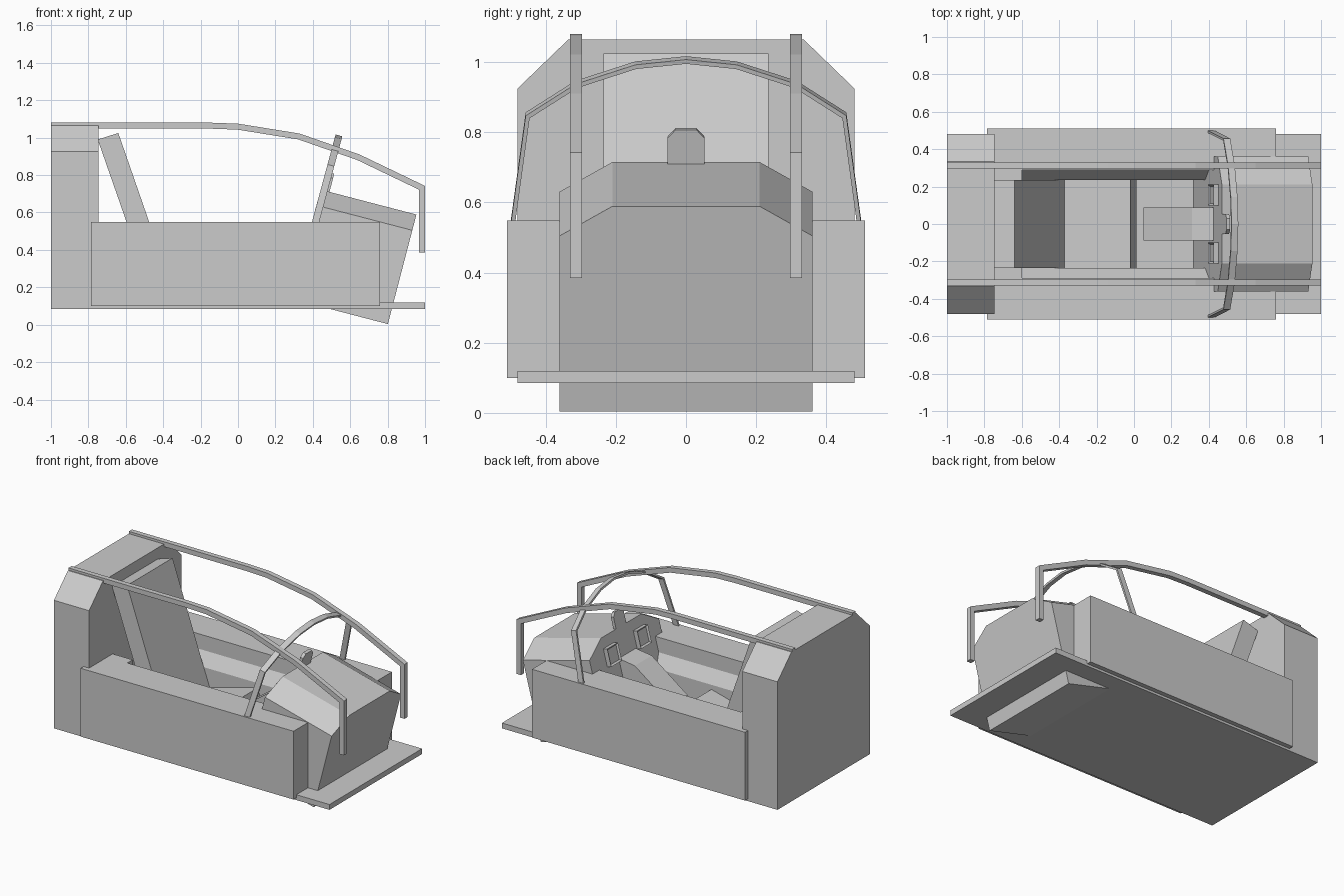
import bpy, bmesh
from math import radians
from mathutils import Matrix, Vector

if "Cube" in bpy.data.objects:
    bpy.data.objects.remove(bpy.data.objects["Cube"])


def finish(name, bm):
    bmesh.ops.recalc_face_normals(bm, faces=bm.faces)
    me = bpy.data.meshes.new(name)
    bm.to_mesh(me)
    bm.free()
    ob = bpy.data.objects.new(name, me)
    bpy.context.collection.objects.link(ob)
    return ob


def prism(name, pts, lo, hi, axis="y"):
    """Extrude a 2D profile: axis y takes (x, z) points, axis x takes (y, z)."""
    bm = bmesh.new()

    def co(p, t):
        return (p[0], t, p[1]) if axis == "y" else (t, p[0], p[1])
    rings = [[bm.verts.new(co(p, t)) for p in pts] for t in (lo, hi)]
    bm.faces.new(rings[0])
    bm.faces.new(rings[1])
    n = len(pts)
    for i in range(n):
        j = (i + 1) % n
        bm.faces.new((rings[0][i], rings[0][j], rings[1][j], rings[1][i]))
    return finish(name, bm)


def box(name, x0, x1, y0, y1, z0, z1):
    return prism(name, [(x0, z0), (x1, z0), (x1, z1), (x0, z1)], y0, y1)


def mirror_y(ob):
    m = ob.modifiers.new("mirror", "MIRROR")
    m.use_axis = (False, True, False)


def strip(path, t):
    """Closed outline of a band of thickness t below/inside a path (mitred)."""
    pts = [Vector(p) for p in path]
    inner = []
    for i, p in enumerate(pts):
        d1 = (p - pts[i - 1]).normalized() if i else (pts[1] - p).normalized()
        d2 = (pts[i + 1] - p).normalized() if i < len(pts) - 1 else d1
        n1, n2 = Vector((d1.y, -d1.x)), Vector((d2.y, -d2.x))
        b = (n1 + n2).normalized()
        inner.append(p + b * t / b.dot(n1))
    return pts, inner


def band(name, path, t, lo, hi, axis):
    """Extruded band built from quads so concave outlines stay clean."""
    outer, inner = strip(path, t)
    bm = bmesh.new()
    rows = []
    for o, i in zip(outer, inner):
        row = []
        for p, s in ((o, lo), (o, hi), (i, hi), (i, lo)):
            row.append(bm.verts.new((p.x, s, p.y) if axis == "y" else (s, p.x, p.y)))
        rows.append(row)
    for a, b in zip(rows, rows[1:]):
        for k in range(4):
            bm.faces.new((a[k], a[(k + 1) % 4], b[(k + 1) % 4], b[k]))
    bm.faces.new(rows[0])
    bm.faces.new(rows[-1])
    return finish(name, bm)


# floor plate and rear bulkhead
box("floor", -1, 1, -.48, .48, .085, .12)
prism("rear_bulkhead", [(-.48, .085), (.48, .085), (.48, .925), (.335, 1.065),
                        (-.335, 1.065), (-.48, .925)], -1, -.745, "x")

# side walls and inner consoles with a sloped ledge
mirror_y(box("side_wall", -.785, .76, .355, .51, .1, .548))
mirror_y(prism("side_console", [(.235, .1), (.355, .1), (.355, .548), (.29, .548),
                                (.29, .45), (.235, .37)], -.6, .46, "x"))
mirror_y(box("console_rear_block", -.745, -.6, .235, .355, .1, .548))

# seat
prism("seat_back", [(-.75, .99), (-.64, 1.025), (-.34, .16), (-.46, .16)], -.235, .235)
prism("seat_pan", [(-.40, .24), (-.02, .34), (.013, .22), (-.37, .12)], -.235, .235)

# instrument nose, tilted forward; local frame origin at the upper rear edge
tilt = Matrix.Translation((.47, 0, .715)) @ Matrix.Rotation(radians(14.6), 4, "Y")
nose = prism("instrument_nose", [(-.36, -.605), (.36, -.605), (.36, -.087), (.21, 0),
                                 (-.21, 0), (-.36, -.087)], 0, .5, "x")
nose.matrix_world = tilt

# instrument screens with a tapered rim and recessed glass
bm = bmesh.new()
bmesh.ops.create_cube(bm, size=1, matrix=Matrix.Translation((-.01, .155, -.125))
                      @ Matrix.Diagonal((.04, .11, .115, 1)))
face = min(bm.faces, key=lambda f: f.calc_center_median().x)
bmesh.ops.inset_region(bm, faces=[face], thickness=.015)
bmesh.ops.translate(bm, verts=face.verts, vec=(.01, 0, 0))
screen = finish("instrument_screen", bm)
screen.matrix_world = tilt
mirror_y(screen)

# sight plate on top of the nose
sight = prism("sight_plate", [(-.053, -.02), (.053, -.02), (.053, .075), (.03, .1),
                              (-.03, .1), (-.053, .075)], 0, .02, "x")
sight.matrix_world = tilt

# centre pedestal
prism("centre_pedestal", [(.05, .1), (.05, .34), (.31, .53), (.45, .55), (.45, .1)],
      -.088, .088)

# canopy rails
rail = [(-1, 1.08), (-.14, 1.08), (0, 1.075), (.33, 1.022), (.65, .91), (1, .742), (1, .385)]
mirror_y(band("canopy_rail", rail, .032, .297, .33, "y"))

# windscreen arch, sheared backward at its feet
half = [(.5, .54), (.457, .852), (.315, .942), (.145, .997)]
arch_path = [(-y, z) for y, z in half] + [(0, 1.012)] + half[::-1]
arch = band("windscreen_arch", arch_path, .012, -.018, .018, "x")
for v in arch.data.vertices:
    s = v.co.x
    v.co.x = .415 + (v.co.z - .55) * .27 + s
    v.co.z -= s * .27
